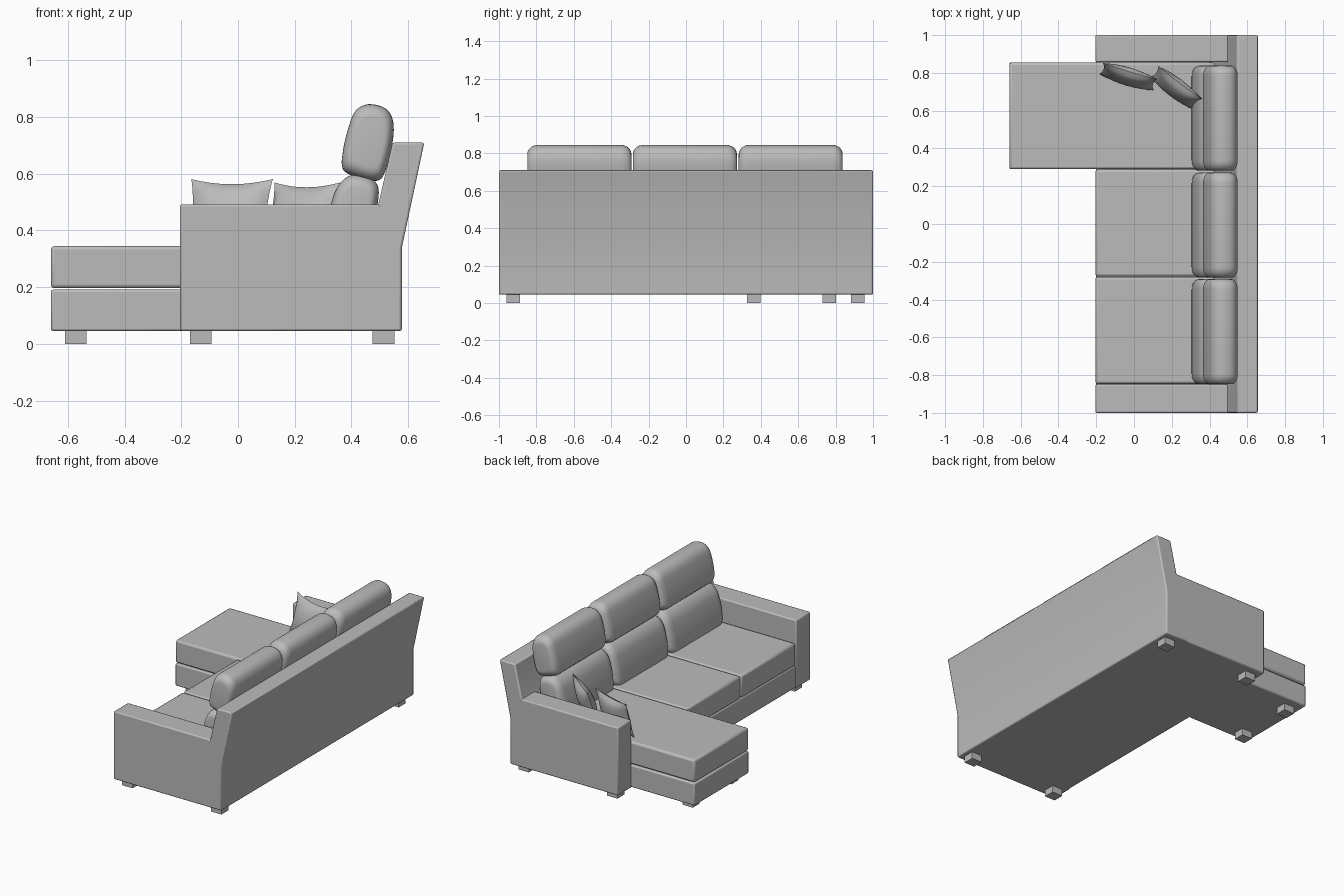
import bpy, bmesh, math
from mathutils import Vector, Matrix

cube = bpy.data.objects.get("Cube")
if cube:
    bpy.data.objects.remove(cube, do_unlink=True)

grey = bpy.data.materials.new("grey_upholstery")
grey.use_nodes = True
grey.diffuse_color = (0.5, 0.5, 0.5, 1)
grey.node_tree.nodes["Principled BSDF"].inputs["Base Color"].default_value = (0.5, 0.5, 0.5, 1)


def finish(name, bm, smooth=True, bevel=0, segments=2):
    """Turn a bmesh into a named object with optional rounded edges."""
    bmesh.ops.recalc_face_normals(bm, faces=bm.faces)
    mesh = bpy.data.meshes.new(name)
    bm.to_mesh(mesh)
    bm.free()
    mesh.materials.append(grey)
    obj = bpy.data.objects.new(name, mesh)
    bpy.context.collection.objects.link(obj)
    if bevel:
        mod = obj.modifiers.new("rounded_edges", "BEVEL")
        mod.width, mod.segments = bevel, segments
        mod.limit_method = "ANGLE"
    if smooth:
        bpy.ops.object.select_all(action="DESELECT")
        obj.select_set(True)
        bpy.context.view_layer.objects.active = obj
        bpy.ops.object.shade_smooth_by_angle(angle=math.radians(40))
    return obj


def box(name, x, y, z, bevel=0.008, smooth=True):
    bm = bmesh.new()
    bmesh.ops.create_cube(bm, size=1)
    for v in bm.verts:
        v.co = [(a + b) / 2 + c * (b - a) for (a, b), c in zip((x, y, z), v.co)]
    return finish(name, bm, smooth, bevel)


def loft(name, profile, sections, bevel=0):
    """Sweep an (x, z) profile along y; each section is (y, scale)."""
    bm = bmesh.new()
    cx = sum(p[0] for p in profile) / len(profile)
    cz = sum(p[1] for p in profile) / len(profile)
    rings = [[bm.verts.new((cx + (x - cx) * s, y, cz + (z - cz) * s)) for x, z in profile]
             for y, s in sections]
    for a, b in zip(rings, rings[1:]):
        for i in range(len(a)):
            j = (i + 1) % len(a)
            bm.faces.new((a[i], a[j], b[j], b[i]))
    bm.faces.new(rings[0])
    bm.faces.new(rings[-1])
    return finish(name, bm, True, bevel)


def round_profile(points, steps=4):
    """Closed smooth curve through the given points."""
    out, n = [], len(points)
    for i in range(n):
        p = [Vector(points[(i + k) % n]) for k in (-1, 0, 1, 2)]
        for k in range(steps):
            t = k / steps
            out.append(0.5 * (2 * p[1] + (p[2] - p[0]) * t
                              + (2 * p[0] - 5 * p[1] + 4 * p[2] - p[3]) * t ** 2
                              + (3 * p[1] - p[0] - 3 * p[2] + p[3]) * t ** 3))
    return [tuple(p) for p in out]


def cushion(name, points, y0, y1, radius=0.055, shrink=0.36):
    """Back cushion with rounded ends."""
    angles = [math.radians(15 * k) for k in range(7)]
    ends = [(radius * (1 - math.sin(a)), 1 - shrink * (1 - math.cos(a))) for a in angles]
    start = [(y0 + d, 1 - shrink * (1 - math.sqrt(max(0, 1 - (1 - d / radius) ** 2))))
             for d, _ in reversed(ends)]
    stop = [(y0 + y1 - y, s) for y, s in reversed(start)]
    return loft(name, round_profile(points), start + stop)


def pillow(name, centre, along, up, width, height, thick, n=12):
    """Stuffed square pillow with pointed corners and pinched-in sides."""
    bm = bmesh.new()
    bmesh.ops.create_grid(bm, x_segments=n, y_segments=n, size=1)
    back = bmesh.ops.duplicate(bm, geom=bm.faces[:])["geom"]
    back = {g for g in back if isinstance(g, bmesh.types.BMVert)}
    along, up = Vector(along).normalized(), Vector(up).normalized()
    out = along.cross(up).normalized()
    up = out.cross(along)
    for v in bm.verts:
        u, w = v.co.x, v.co.y
        puff = thick / 2 * (max(0, (1 - u * u) * (1 - w * w))) ** 0.55
        su = u * (1 - 0.09 * (1 - w * w))
        sw = w * (1 - 0.15 * (1 - u * u))
        v.co = (Vector(centre) + along * su * width / 2 + up * sw * height / 2
                + out * (-puff if v in back else puff))
    bmesh.ops.remove_doubles(bm, verts=bm.verts[:], dist=0.0005)
    return finish(name, bm)


# Frame: sloped backrest, two arms, seat base and chaise base
loft("backrest", [(0.40, 0.045), (0.578, 0.045), (0.578, 0.34), (0.657, 0.71), (0.545, 0.71),
                  (0.49, 0.47), (0.40, 0.30)], [(-1, 1), (1, 1)], 0.008)
for name, y in (("right_arm", (-1, -0.85)), ("left_arm", (0.857, 1))):
    box(name, (-0.205, 0.52), y, (0.045, 0.492))
box("seat_base", (-0.2, 0.5), (-0.87, 0.88), (0.045, 0.193))
box("chaise_base", (-0.66, 0.1), (0.29, 0.855), (0.045, 0.191))

# Seat cushions
for name, x, y in (("right_seat_cushion", -0.205, (-0.846, -0.28)),
                   ("middle_seat_cushion", -0.205, (-0.278, 0.288)),
                   ("chaise_cushion", -0.66, (0.29, 0.855))):
    box(name, (x, 0.46), y, (0.196, 0.345), 0.013)

# Two-tier back cushions
lower = [(0.32, 0.33), (0.31, 0.40), (0.33, 0.50), (0.355, 0.56), (0.40, 0.595),
         (0.465, 0.585), (0.495, 0.55), (0.49, 0.48), (0.47, 0.40), (0.45, 0.33)]
upper = [(0.37, 0.615), (0.37, 0.68), (0.39, 0.765), (0.415, 0.822), (0.46, 0.845),
         (0.52, 0.83), (0.547, 0.785), (0.545, 0.71), (0.52, 0.61), (0.49, 0.575), (0.42, 0.588)]
for side, y0, y1 in (("right", -0.848, -0.292), ("middle", -0.284, 0.272), ("left", 0.282, 0.838)):
    cushion(side + "_lower_back_cushion", lower, y0, y1)
    cushion(side + "_headrest_cushion", upper, y0, y1)

# Loose pillows leaning on the left arm
pillow("front_pillow", (-0.03, 0.78, 0.46), (0.28, -0.085, 0), (0.02, 0.06, 0.24), 0.30, 0.25, 0.085)
pillow("rear_pillow", (0.222, 0.72, 0.455), (0.23, -0.175, 0), (0.04, 0.06, 0.22), 0.29, 0.24, 0.09)

# Block feet
feet = [(x, y) for x in (-0.132, 0.513) for y in (-0.924, 0.918)] + [(-0.572, 0.363), (-0.572, 0.765)]
for i, (x, y) in enumerate(feet):
    box(f"foot_{i + 1}", (x - 0.038, x + 0.038), (y - 0.036, y + 0.036), (0, 0.046), 0, False)
